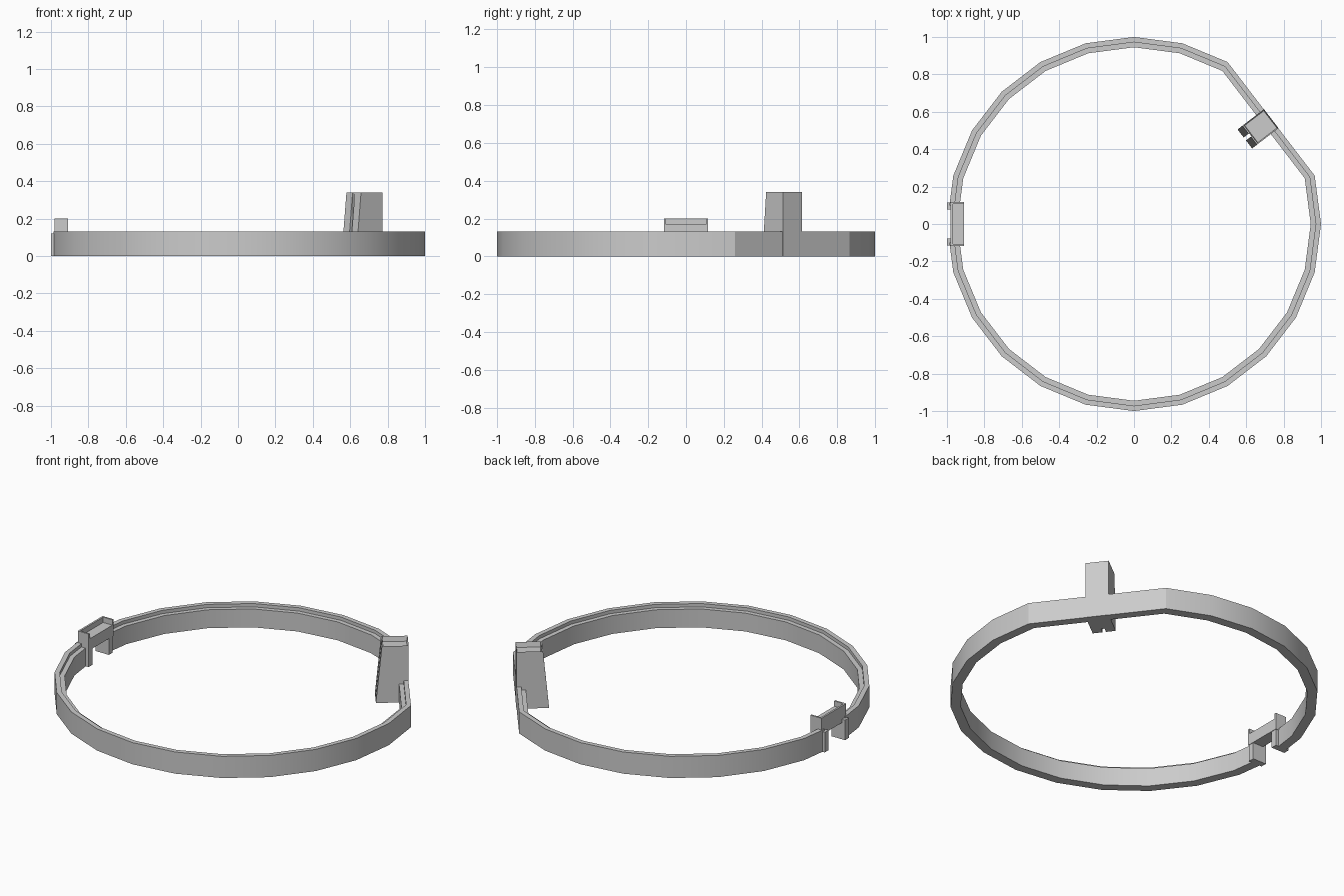
import bpy
import bmesh
from math import sin, cos, tan, radians
from mathutils import Vector, Matrix

cube = bpy.data.objects.get("Cube")
if cube:
    bpy.data.objects.remove(cube, do_unlink=True)

stone = bpy.data.materials.new("grey_stone")
stone.use_nodes = True
GREY = (0.6, 0.6, 0.6, 1)
stone.diffuse_color = GREY
stone.node_tree.nodes["Principled BSDF"].inputs["Base Color"].default_value = GREY


def finish(name, bm):
    """Turn a bmesh into a shaded stone object."""
    bmesh.ops.recalc_face_normals(bm, faces=bm.faces)
    mesh = bpy.data.meshes.new(name)
    bm.to_mesh(mesh)
    bm.free()
    mesh.materials.append(stone)
    obj = bpy.data.objects.new(name, mesh)
    bpy.context.collection.objects.link(obj)
    bpy.ops.object.select_all(action="DESELECT")
    obj.select_set(True)
    bpy.context.view_layer.objects.active = obj
    bpy.ops.object.shade_smooth_by_angle(angle=radians(29))
    return obj


def loft(name, rings):
    """Join closed rings of points and cap both ends."""
    bm = bmesh.new()
    loops = [[bm.verts.new(p) for p in ring] for ring in rings]
    n = len(loops[0])
    for a, b in zip(loops, loops[1:]):
        for i in range(n):
            j = (i + 1) % n
            bm.faces.new((a[i], a[j], b[j], b[i]))
    bm.faces.new(loops[0])
    bm.faces.new(loops[-1])
    return finish(name, bm)


def box(name, x, y, z):
    return loft(name, [[(x[0], y[0], h), (x[1], y[0], h), (x[1], y[1], h), (x[0], y[1], h)] for h in z])


# Ring wall: stepped section with parapet and walkway, open at the gate
section = [(1, 0), (1, 0.13), (0.972, 0.13), (0.972, 0.11), (0.945, 0.11), (0.945, 0)]
GAP = 0.1


def gate_end(side):
    return [(-r + GAP * tan(radians(7.5)), side * GAP, z) for r, z in section]


rings = [gate_end(-1)]
for step in range(-11, 12):
    if step in (2, 3):  # one long straight run carries the tower
        continue
    a = radians(15 * step)
    rings.append([(r * cos(a), r * sin(a), z) for r, z in section])
rings.append(gate_end(1))
loft("ring_wall", rings)

# Gatehouse: lintel with a sunken platform open to the inside
W, T = 0.117, 0.01
lintel = [(-W, 0.1), (W, 0.1), (W, 0.2), (W - T, 0.2), (W - T, 0.168),
          (T - W, 0.168), (T - W, 0.2), (-W, 0.2)]
loft("gate_lintel", [[(x, y, z) for y, z in lintel] for x in (-0.97, -0.908)])
box("gate_parapet", (-0.98, -0.969), (-W, W), (0.1, 0.2))
for side, name in ((1, "gate_leg_back"), (-1, "gate_leg_front")):
    box(name, (-1.0, -0.911), sorted((side * 0.078, side * 0.114)), (0, 0.12))

# Tower: local x points outward, local y runs along the straight wall
turn = Matrix.Rotation(radians(37.5), 4, "Z")
OUT, TOP_IN, FOOT_IN, HALF, H = 0.925, 0.784, 0.747, 0.064, 0.34

bm = bmesh.new()
bmesh.ops.create_cube(bm, size=1)
size = Vector((OUT - TOP_IN, 2 * HALF, H))
bmesh.ops.scale(bm, vec=size, verts=bm.verts)
bmesh.ops.translate(bm, vec=((OUT + TOP_IN) / 2, 0, H / 2), verts=bm.verts)
bm.normal_update()
roof = [f for f in bm.faces if f.normal.z > 0.9]
bmesh.ops.inset_region(bm, faces=roof, thickness=0.009)
bmesh.ops.translate(bm, vec=(0, 0, -0.03), verts=roof[0].verts)
tower = finish("tower", bm)
tower.data.transform(turn)

# Sloping buttresses on the inner face, with a groove between them
wedge = [(TOP_IN + 0.004, 0), (FOOT_IN, 0), (TOP_IN - 0.004, H), (TOP_IN + 0.004, H)]
for side, name in ((1, "buttress_back"), (-1, "buttress_front")):
    rings = [[(x, side * y, z) for x, z in wedge] for y in (0.01, HALF)]
    loft(name, rings).data.transform(turn)
